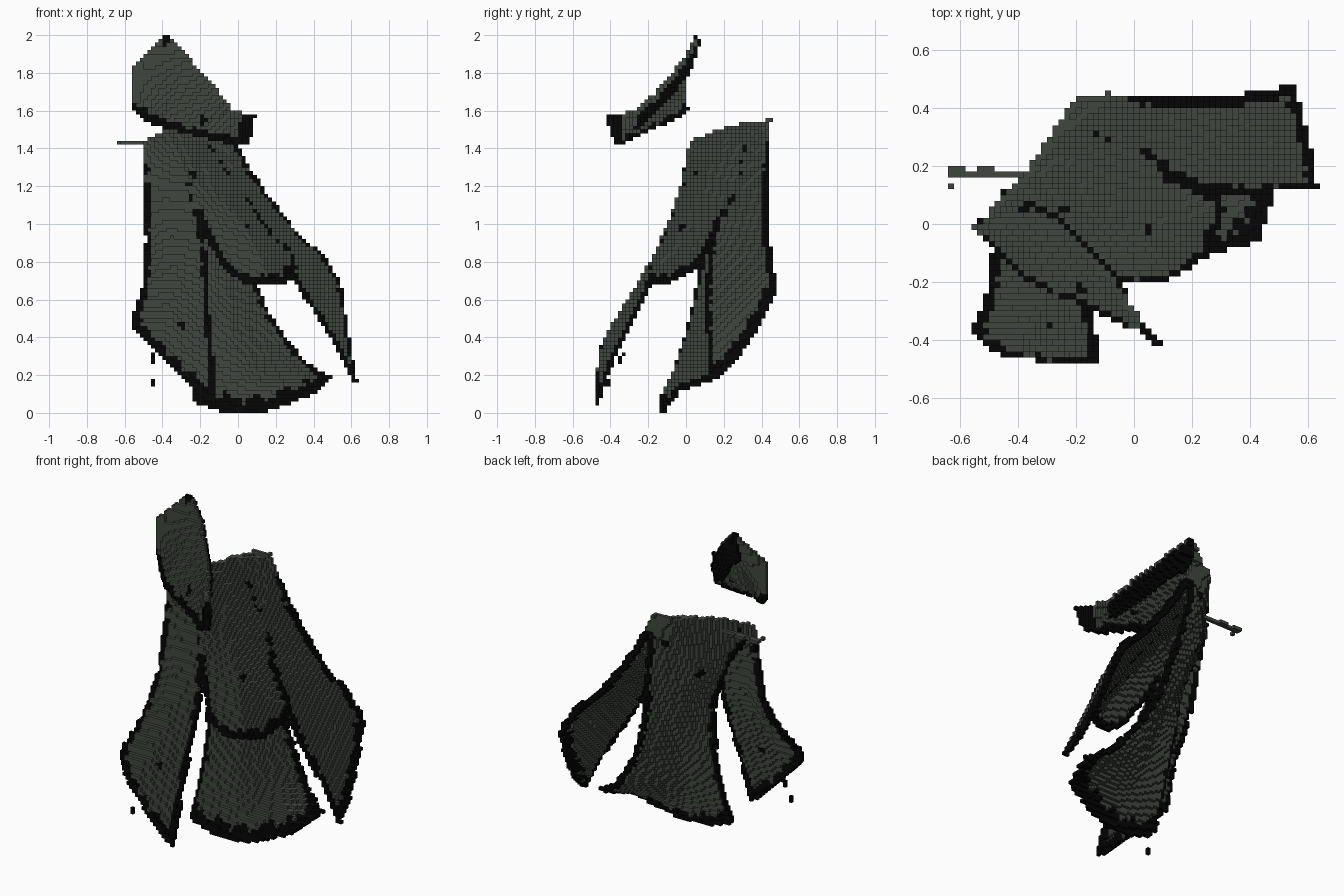
import bpy, bmesh, math, random
from mathutils import Vector

random.seed(4)
S = 0.02  # voxel size

if "Cube" in bpy.data.objects:
    bpy.data.objects.remove(bpy.data.objects["Cube"], do_unlink=True)


def material(name, rgb):
    m = bpy.data.materials.new(name)
    m.use_nodes = True
    m.diffuse_color = (*rgb, 1)
    bsdf = m.node_tree.nodes["Principled BSDF"]
    bsdf.inputs["Base Color"].default_value = (*rgb, 1)
    bsdf.inputs["Roughness"].default_value = 0.9
    return m


MATS = [material("grey cloth", (0.052, 0.062, 0.050)),
        material("black trim", (0.0018, 0.0018, 0.0018))]


def resample(points, n):
    """Even points along a polyline."""
    pts = [Vector(p) for p in points]
    lens = [(b - a).length for a, b in zip(pts, pts[1:])]
    out, total = [], sum(lens)
    for i in range(n + 1):
        d, k = total * i / n, 0
        while k < len(lens) - 1 and d > lens[k]:
            d -= lens[k]
            k += 1
        out.append(pts[k].lerp(pts[k + 1], min(1, d / lens[k])))
    return out


def spline(a, b, c, d, t):
    """Catmull-Rom between b and c."""
    return 0.5 * (2 * b + (c - a) * t + (2 * a - 5 * b + 4 * c - d) * t * t
                  + (3 * b - a - 3 * c + d) * t ** 3)


def cell(p):
    return tuple(math.floor(c / S + 1e-4) for c in p)


def cloth(rows, hem=0.05, first=0.02, last=0.02, start=0.0, spots=2):
    """Voxels of a sheet through the rows; trim runs along its free edges."""
    nu, nv = 110, 50
    grid = [resample(r, nu) for r in rows]
    n, lines = len(grid), []
    for k in range(n - 1):
        a, b, c, d = (grid[max(k - 1, 0)], grid[k], grid[k + 1], grid[min(k + 2, n - 1)])
        for j in range(nv):
            lines.append([spline(a[i], b[i], c[i], d[i], j / nv) for i in range(nu + 1)])
    lines.append(grid[-1])
    marks = [random.choice(random.choice(lines)) for _ in range(spots)]
    vox = {}
    for j, line in enumerate(lines):
        free = j / nv >= start
        for i, p in enumerate(line):
            w = hem * (1 + 0.35 * math.sin(i * 0.31) + 0.25 * math.sin(i * 0.83))
            dark = ((p - lines[-1][i]).length < w
                    or free and (p - line[0]).length < first
                    or free and (p - line[-1]).length < last
                    or any((p - m).length < 0.018 for m in marks))
            q = cell(p)
            vox[q] = max(vox.get(q, 0), int(dark))
    return vox


parts = {}

# Long panel hanging at the back
parts["back_panel"] = cloth([
    [(-.5, .03, 1.43), (-.36, .18, 1.49), (-.2, .42, 1.54), (-.09, .44, 1.54)],
    [(-.37, .1, 1.2), (-.24, .27, 1.2), (-.03, .42, 1.2)],
    [(-.27, .09, .94), (-.15, .24, .94), (.02, .37, .94)],
    [(-.24, .05, .6), (-.06, .15, .6), (.12, .31, .6)],
    [(-.24, -.03, .3), (0, .02, .28), (.3, .23, .32)],
    [(-.24, -.13, .07), (-.1, -.14, .02), (.1, -.12, .005), (.25, -.1, .05),
     (.42, -.05, .12), (.48, .14, .18)]], hem=0.065, first=0.02, last=0.015, start=0.4)

# Short apron at the front
parts["front_apron"] = cloth([
    [(-.36, .17, 1.49), (-.25, .32, 1.53)],
    [(-.25, 0, 1.2), (-.11, .09, 1.2), (-.02, .26, 1.2)],
    [(-.2, -.07, 1.02), (.03, -.04, .98), (.15, .16, .97)],
    [(-.13, -.13, .88), (.1, -.12, .83), (.27, .1, .85)],
    [(-.05, -.19, .75), (.05, -.2, .69), (.15, -.17, .68), (.25, -.08, .7),
     (.3, .04, .77)]], hem=0.035, start=1.7)

# Side panel swinging towards -x
parts["right_side_panel"] = cloth([
    [(-.5, .03, 1.43), (-.36, .17, 1.49)],
    [(-.49, -.02, 1.2), (-.25, 0, 1.2)],
    [(-.48, -.1, .9), (-.35, -.13, .9), (-.19, -.1, .93)],
    [(-.5, -.25, .66), (-.35, -.26, .66), (-.17, -.19, .7)],
    [(-.54, -.34, .53), (-.38, -.37, .48), (-.16, -.28, .5)],
    [(-.55, -.37, .47), (-.44, -.44, .36), (-.3, -.45, .25), (-.14, -.39, .28)],
    [(-.55, -.37, .46), (-.47, -.43, .37), (-.33, -.46, .23), (-.13, -.47, .05)]],
    hem=0.05, first=0.014, last=0.012, start=1)

# Side panel swinging towards +x
parts["left_side_panel"] = cloth([
    [(-.25, .32, 1.53), (-.09, .44, 1.54)],
    [(-.02, .26, 1.2), (.1, .435, 1.22)],
    [(.15, .16, .97), (.29, .43, .97)],
    [(.28, .12, .74), (.46, .45, .8)],
    [(.48, .12, .43), (.53, .47, .68)],
    [(.62, .13, .17), (.6, .25, .27), (.57, .37, .45), (.54, .47, .64)]],
    hem=0.05, first=0.014, last=0.022, start=0.4)

# Scarf floating above the shoulder, with a dark lining behind its upper edge
parts["scarf"] = cloth([
    [(-.56, -.02, 1.8), (-.38, .06, 1.99), (-.3, .02, 1.91), (-.2, -.06, 1.8),
     (-.1, -.16, 1.68), (-.03, -.27, 1.59), (.08, -.41, 1.56)],
    [(-.54, 0, 1.6), (-.47, -.08, 1.55), (-.36, -.19, 1.51), (-.2, -.26, 1.47),
     (-.08, -.32, 1.44), (.05, -.37, 1.43)]], hem=0.025, first=0, last=0.07)
parts["scarf_lining"] = cloth([
    [(-.37, .07, 1.97), (-.3, .04, 1.89), (-.2, -.04, 1.78), (-.1, -.14, 1.66),
     (-.03, -.25, 1.57)],
    [(-.4, .03, 1.85), (-.32, -.01, 1.78), (-.23, -.08, 1.69), (-.13, -.18, 1.58),
     (-.05, -.27, 1.5)]], hem=0.4)

# Loose thread at the shoulder and torn scraps
thread = {cell((-.63 + i * S, .17, 1.43)): 0 for i in range(14)}
thread.update({cell((-.63 + i * S, .19, 1.43)): 0 for i in (0, 1, 2, 5, 6, 7)})
thread.update({cell((-.63, .13, 1.43)): 0, cell((-.45, .11, 1.43)): 1})
parts["loose_thread"] = thread
parts["torn_scraps"] = {cell((-.45, y, z)): 1 for y, z in
                        [(-.35, .27), (-.35, .29), (-.33, .31), (-.41, .15), (-.41, .17)]}

# Turn the voxels into meshes, keeping only exposed faces
filled = {}
for name, vox in parts.items():
    for q, dark in vox.items():
        filled.setdefault(q, (name, dark))


def build(name):
    bm, verts = bmesh.new(), {}
    for q, (owner, dark) in filled.items():
        if owner != name:
            continue
        for axis in range(3):
            for side in (0, 1):
                nb = list(q)
                nb[axis] += 2 * side - 1
                if tuple(nb) in filled:
                    continue
                corners = []
                for a, b in ((0, 0), (1, 0), (1, 1), (0, 1)):
                    c = list(q)
                    c[axis] += side
                    c[(axis + 1) % 3] += a
                    c[(axis + 2) % 3] += b
                    c = tuple(c)
                    if c not in verts:
                        verts[c] = bm.verts.new([k * S for k in c])
                    corners.append(verts[c])
                face = bm.faces.new(corners if side else corners[::-1])
                face.material_index = dark
    mesh = bpy.data.meshes.new(name)
    bm.to_mesh(mesh)
    bm.free()
    for m in MATS:
        mesh.materials.append(m)
    bpy.context.collection.objects.link(bpy.data.objects.new(name, mesh))


for part in parts:
    build(part)
